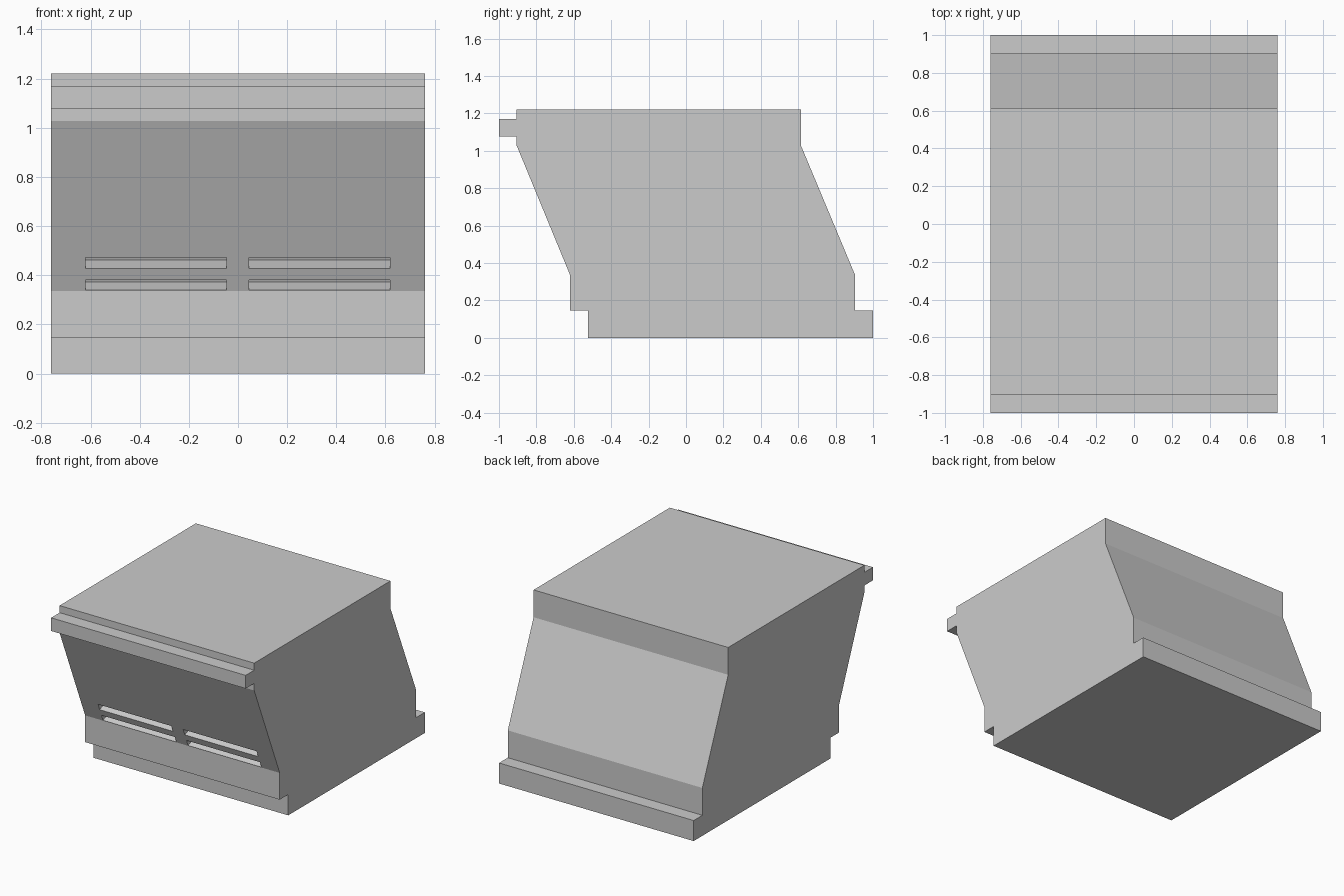
import bpy, bmesh, math

if "Cube" in bpy.data.objects:
    bpy.data.objects.remove(bpy.data.objects["Cube"])

HALF_W = 0.76
grey = bpy.data.materials.new("light grey")
grey.diffuse_color = (0.6, 0.6, 0.6, 1)
grey.use_nodes = True
grey.node_tree.nodes["Principled BSDF"].inputs["Base Color"].default_value = grey.diffuse_color


def extrude_profile(name, points, x0, x1):
    """Prism made from a (y, z) outline, running from x0 to x1."""
    bm = bmesh.new()
    face = bm.faces.new([bm.verts.new((x0, y, z)) for y, z in points])
    geom = bmesh.ops.extrude_face_region(bm, geom=[face])["geom"]
    verts = [g for g in geom if isinstance(g, bmesh.types.BMVert)]
    bmesh.ops.translate(bm, verts=verts, vec=(x1 - x0, 0, 0))
    bmesh.ops.recalc_face_normals(bm, faces=bm.faces)
    mesh = bpy.data.meshes.new(name)
    bm.to_mesh(mesh)
    bm.free()
    mesh.materials.append(grey)
    obj = bpy.data.objects.new(name, mesh)
    bpy.context.collection.objects.link(obj)
    return obj


# Housing: overhanging front with top lip, stepped foot, sloped back
SLOPE_BOTTOM, SLOPE_TOP = (-0.62, 0.336), (-0.905, 1.027)
housing = extrude_profile("housing", [
    (-0.525, 0), (1.0, 0), (1.0, 0.145), (0.903, 0.145), (0.903, 0.338),
    (0.615, 1.027), (0.615, 1.22), (-0.905, 1.22), (-0.905, 1.17),
    (-1.0, 1.17), (-1.0, 1.077), (-0.905, 1.077), SLOPE_TOP, SLOPE_BOTTOM,
    (-0.62, 0.147), (-0.525, 0.147)], -HALF_W, HALF_W)

# Slots cut square into the sloped front
dy, dz = SLOPE_TOP[0] - SLOPE_BOTTOM[0], SLOPE_TOP[1] - SLOPE_BOTTOM[1]
length = math.hypot(dy, dz)
inward = (dz / length, -dy / length)
DEPTH, OUT = 0.09, -0.03


def on_slope(z, depth):
    y = SLOPE_BOTTOM[0] + dy * (z - SLOPE_BOTTOM[1]) / dz
    return (y + inward[0] * depth, z + inward[1] * depth)


for row, (z0, z1) in (("lower", (0.339, 0.381)), ("upper", (0.428, 0.473))):
    for side, (x0, x1) in (("left", (-0.62, -0.047)), ("right", (0.045, 0.618))):
        cutter = extrude_profile(f"{row}_{side}_slot_cutter", [
            on_slope(z0, OUT), on_slope(z0, DEPTH),
            on_slope(z1, DEPTH), on_slope(z1, OUT)], x0, x1)
        cutter.hide_render = True
        cutter.hide_set(True)
        cut = housing.modifiers.new(f"{row} {side} slot", 'BOOLEAN')
        cut.operation = 'DIFFERENCE'
        cut.solver = 'EXACT'
        cut.object = cutter
